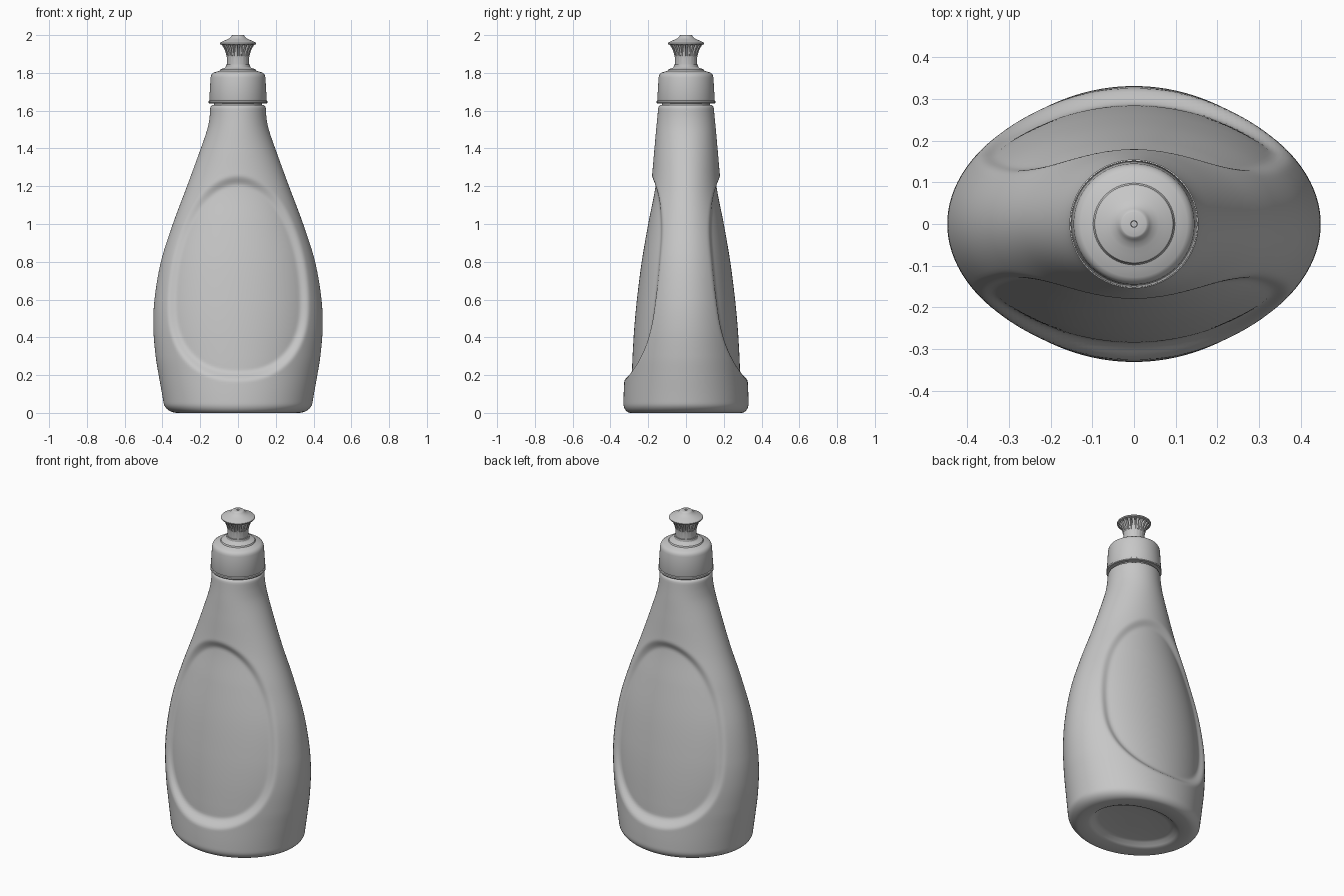
import bpy, bmesh, math
from mathutils import Vector

if "Cube" in bpy.data.objects:
    bpy.data.objects.remove(bpy.data.objects["Cube"])

grey = bpy.data.materials.new("light grey plastic")
grey.diffuse_color = (0.57, 0.57, 0.57, 1)
grey.use_nodes = True
grey.node_tree.nodes["Principled BSDF"].inputs["Base Color"].default_value = grey.diffuse_color


def finish(name, rings, angle):
    """Skin a stack of closed rings, cap both ends and shade smooth."""
    bm = bmesh.new()
    vs = [[bm.verts.new(p) for p in r] for r in rings]
    n = len(vs[0])
    for lo, hi in zip(vs, vs[1:]):
        for i in range(n):
            j = (i + 1) % n
            bm.faces.new((lo[i], lo[j], hi[j], hi[i]))
    bm.faces.new(vs[0][::-1])
    bm.faces.new(vs[-1])
    me = bpy.data.meshes.new(name)
    bm.to_mesh(me)
    bm.free()
    me.materials.append(grey)
    ob = bpy.data.objects.new(name, me)
    bpy.context.collection.objects.link(ob)
    bpy.ops.object.select_all(action='DESELECT')
    ob.select_set(True)
    bpy.context.view_layer.objects.active = ob
    bpy.ops.object.shade_smooth_by_angle(angle=math.radians(angle))
    return ob


def curve(keys, z):
    """Smooth cubic interpolation through (z, value) keys."""
    def slope(i):
        a, b = keys[max(i - 1, 0)], keys[min(i + 1, len(keys) - 1)]
        return (b[1] - a[1]) / (b[0] - a[0])
    i = 0
    while i < len(keys) - 2 and z > keys[i + 1][0]:
        i += 1
    (z0, v0), (z1, v1) = keys[i], keys[i + 1]
    h = z1 - z0
    t = (z - z0) / h
    return ((2*t**3 - 3*t*t + 1) * v0 + (t**3 - 2*t*t + t) * h * slope(i)
            + (3*t*t - 2*t**3) * v1 + (t**3 - t*t) * h * slope(i + 1))


# Half width and half depth of the bottle by height
Z = [0, .1, .2, .3, .45, .6, .8, 1.0, 1.2, 1.4, 1.5, 1.56, 1.615]
W = [.385, .402, .42, .436, .448, .442, .408, .345, .27, .197, .163, .151, .147]
D = [.332, .330, .325, .32, .309, .293, .265, .228, .187, .167, .158, .152, .147]
WK, DK = list(zip(Z, W)), list(zip(Z, D))


def egg(x, z):
    """Egg outline of the label panel: 1 on the rim, less inside."""
    t = (z - 0.58) / (0.65 if z > 0.58 else 0.385)
    e = 2.0 if z > 0.58 else 2.3
    return (abs(x / 0.352) ** e + abs(t) ** e) ** (1 / e)


def recess(x, z):
    u, h = egg(x, z), 0.002
    gx = (egg(x + h, z) - egg(x - h, z)) / (2 * h)
    gz = (egg(x, z + h) - egg(x, z - h)) / (2 * h)
    d = (1 - u) / max(math.hypot(gx, gz), 0.5)
    s = min(max((d + 0.03) / 0.06, 0), 1)
    return s * s * (3 - 2 * s) * (0.041 - 0.013 * z)


# Bottle body with sunken base, rounded foot and label panels front and back
N = 192
ANG = [2 * math.pi * i / N for i in range(N)]


def oval(a, b, z, panel=False):
    ring = []
    for t in ANG:
        x, y = a * math.cos(t), b * math.sin(t)
        if panel:
            y -= math.copysign(min(recess(x, z), abs(y)), y)
        ring.append(Vector((x, y, z)))
    return ring


rings = [oval(.05, .04, .028), oval(.22, .16, .028), oval(.245, .185, .024),
         oval(.262, .203, .008), oval(.28, .222, .001)]
for k in range(9):
    f = k / 8 * math.pi / 2
    z = 0.05 * (1 - math.cos(f))
    c = 1 - math.sin(f)
    rings.append(oval(curve(WK, z) - .065 * c, curve(DK, z) - .04 * c, z))
for k in range(1, 141):
    z = 0.05 + (1.615 - 0.05) * k / 140
    rings.append(oval(curve(WK, z), curve(DK, z), z, True))
for r, z in ((.144, 1.624), (.137, 1.629), (.128, 1.63), (.126, 1.66)):
    rings.append(oval(r, r, z))
finish("bottle_body", rings, 40)


def lathe(name, profile, segs, grooves=()):
    """Spin (radius, z) points; listed rows get notches cut to a core radius."""
    rows = []
    for k, (r, z) in enumerate(profile):
        row = []
        for i in range(segs):
            t = 2 * math.pi * i / segs
            rr = min(r, 0.059) if k in grooves and i % 8 < 3 else r
            row.append(Vector((rr * math.cos(t), rr * math.sin(t), z)))
        rows.append(row)
    return finish(name, rows, 32)


# Screw cap with tamper ring and raised collar
lathe("screw_cap", [(.12, 1.64), (.152, 1.638), (.155, 1.642), (.155, 1.651),
                    (.150, 1.654), (.152, 1.66), (.145, 1.775), (.143, 1.785),
                    (.138, 1.795), (.128, 1.802), (.098, 1.811), (.094, 1.818),
                    (.068, 1.828), (.065, 1.832), (.064, 1.845), (.01, 1.845)], 96)

# Push-pull spout with ribbed flare and small outlet hole
lathe("spout", [(.02, 1.835), (.058, 1.835), (.058, 1.875), (.061, 1.89),
                (.066, 1.91), (.074, 1.93), (.086, 1.948), (.094, 1.951),
                (.095, 1.957), (.092, 1.962), (.075, 1.970), (.06, 1.976),
                (.046, 1.983), (.037, 1.992), (.033, 1.998), (.029, 2.0),
                (.008, 2.0), (.007, 1.988), (.002, 1.988)], 160, (3, 4, 5, 6))
